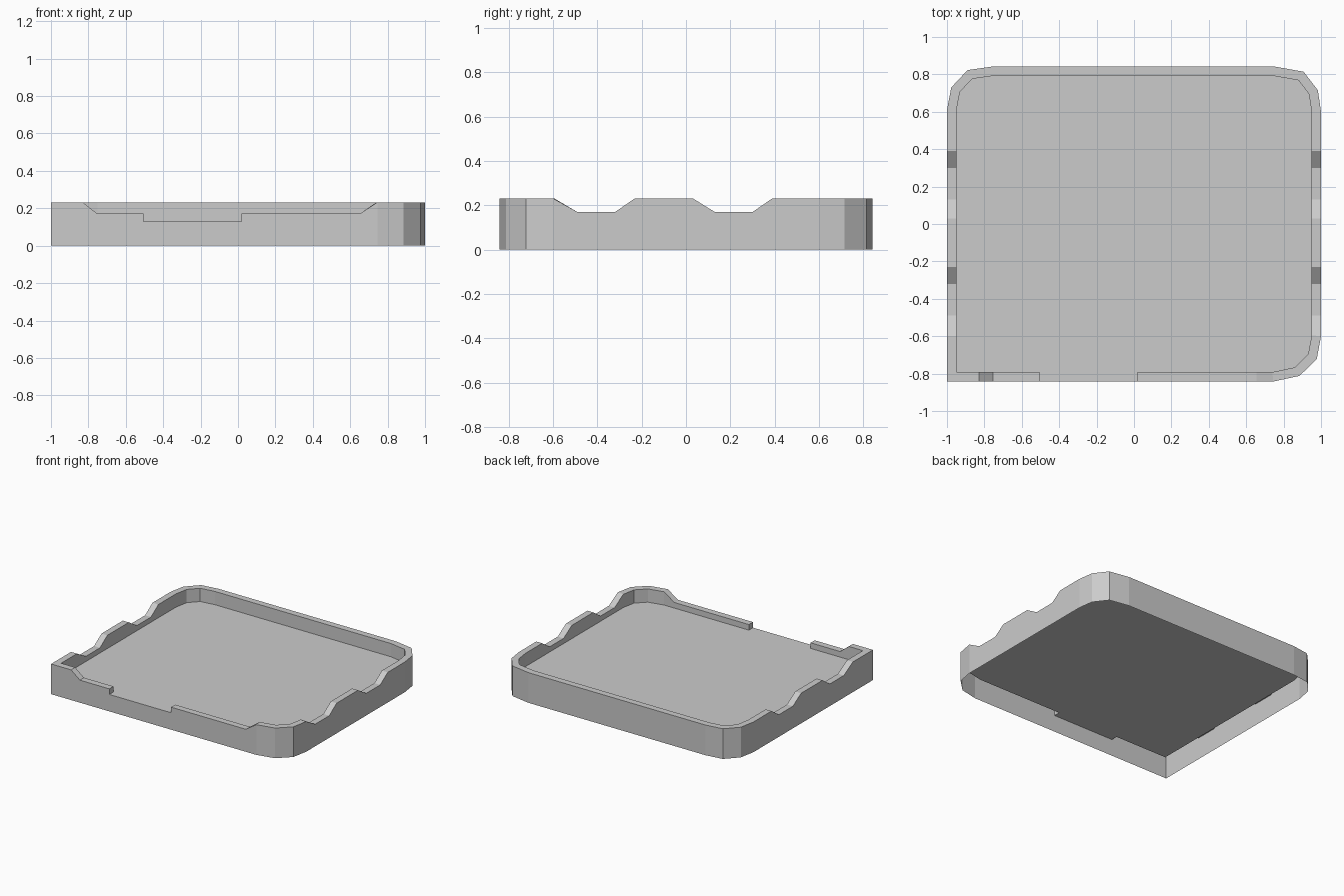
import bpy, bmesh
from mathutils import Vector

if "Cube" in bpy.data.objects:
    bpy.data.objects.remove(bpy.data.objects["Cube"])

FLOOR, LOW, TOP, WALL = 0.13, 0.173, 0.232, 0.05

# side wall rim: two shallow dips along y (y, height)
dips = [(-0.6, TOP), (-0.49, 0.17), (-0.32, 0.17), (-0.23, TOP),
        (0.03, TOP), (0.13, 0.17), (0.30, 0.17), (0.39, TOP)]

# rim path counter-clockwise (x, y, height), starting at the square front left corner
path = [(-1, -0.842, TOP)]
front = [(-0.83, TOP), (-0.755, LOW), (-0.505, LOW), (-0.505, FLOOR),
         (0.02, FLOOR), (0.02, LOW), (0.655, LOW), (0.745, TOP)]
path += [(x, -0.842, z) for x, z in front]
path += [(0.885, -0.812, TOP), (0.977, -0.722, TOP)]
path += [(1, y, z) for y, z in dips]
path += [(1, 0.6, TOP), (0.983, 0.715, TOP), (0.907, 0.814, TOP), (0.75, 0.842, TOP)]
path += [(-0.755, 0.842, TOP), (-0.89, 0.823, TOP), (-0.977, 0.73, TOP), (-1, 0.61, TOP)]
path += [(-1, y, z) for y, z in reversed(dips)]


def inset(points, d):
    """Mitred inward offset of a counter-clockwise outline."""
    result, n = [], len(points)
    for i, p in enumerate(points):
        a = (p - points[i - 1]).normalized()
        b = (points[(i + 1) % n] - p).normalized()
        na, nb = Vector((-a.y, a.x)), Vector((-b.y, b.x))
        result.append(p + (na + nb) * (d / (1 + na.dot(nb))))
    return result


outline = []
for x, y, z in path:
    if not outline or (outline[-1] - Vector((x, y))).length > 1e-5:
        outline.append(Vector((x, y)))
inner = inset(outline, WALL)
inner_of = {tuple(p): q for p, q in zip(outline, inner)}

# tray shell: outer wall, rim, inner wall; open underneath
bm = bmesh.new()
sections = []
for x, y, z in path:
    q = inner_of[tuple(Vector((x, y)))]
    sections.append([Vector((x, y, 0)), Vector((x, y, z)),
                     Vector((q.x, q.y, z)), Vector((q.x, q.y, FLOOR))])
for i, s in enumerate(sections):
    t = sections[(i + 1) % len(sections)]
    for k in range(3):
        quad = []
        for p in (s[k], t[k], t[k + 1], s[k + 1]):
            if all((p - o).length > 1e-5 for o in quad):
                quad.append(p)
        if len(quad) < 3:
            continue
        face = bm.faces.new([bm.verts.new(p) for p in quad])
        if face.calc_area() < 1e-6:
            bm.faces.remove(face)

# raised floor plate
bm.faces.new([bm.verts.new((q.x, q.y, FLOOR)) for q in inner])
loose = [v for v in bm.verts if not v.link_faces]
bmesh.ops.delete(bm, geom=loose, context='VERTS')
bmesh.ops.remove_doubles(bm, verts=bm.verts, dist=1e-5)

mesh = bpy.data.meshes.new("tray")
bm.to_mesh(mesh)
bm.free()
bpy.context.collection.objects.link(bpy.data.objects.new("tray", mesh))
